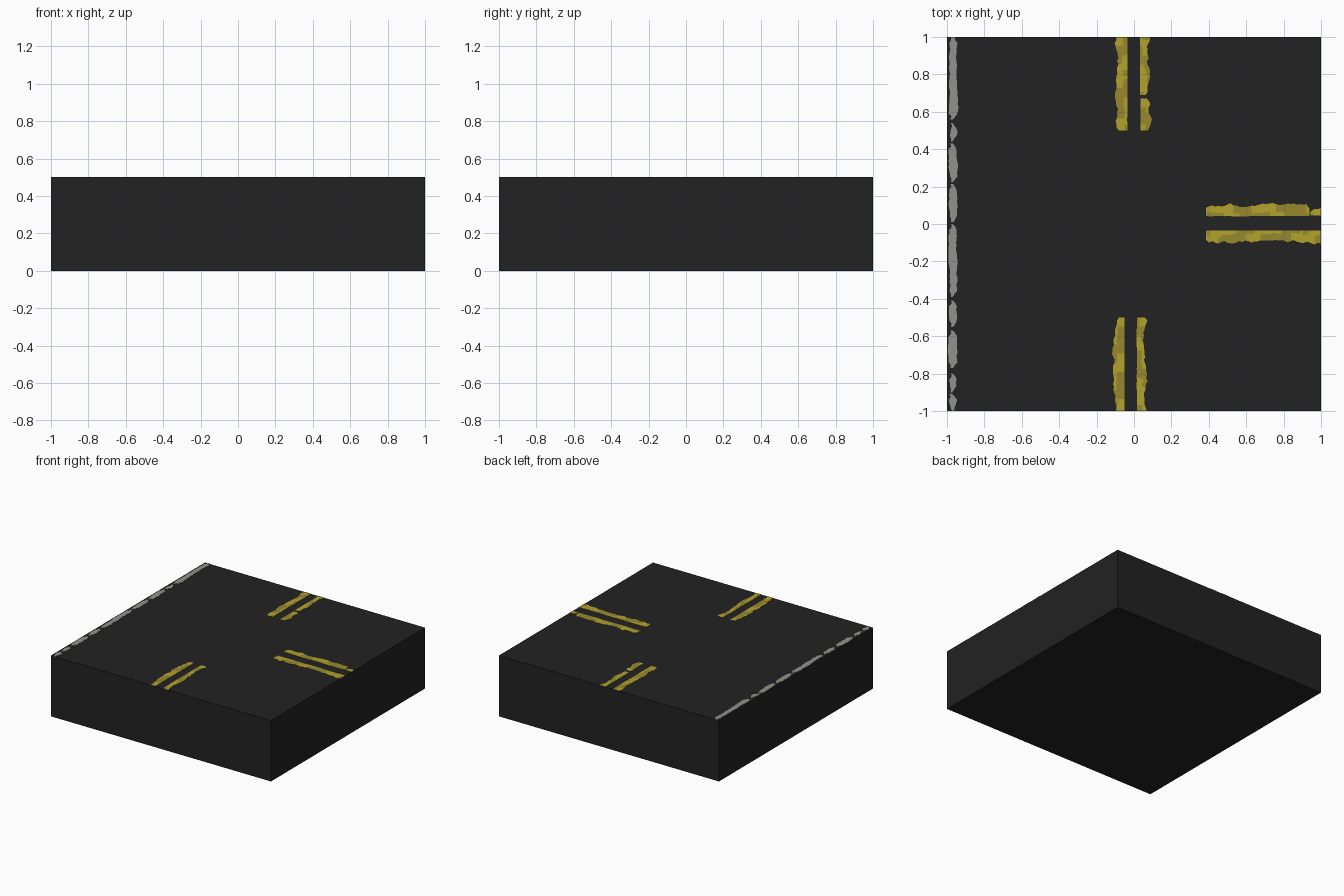
import bpy, bmesh, math, random

if "Cube" in bpy.data.objects:
    bpy.data.objects.remove(bpy.data.objects["Cube"])

random.seed(7)
TOP = 0.5


def material(name, rgb):
    m = bpy.data.materials.new(name)
    m.diffuse_color = (*rgb, 1)
    m.use_nodes = True
    m.node_tree.nodes["Principled BSDF"].inputs["Base Color"].default_value = m.diffuse_color
    return m


ASPHALT = material("asphalt", (0.016, 0.016, 0.016))
YELLOW = material("bright_yellow_paint", (0.45, 0.36, 0.027))
WORN = material("worn_yellow_paint", (0.31, 0.25, 0.026))
GREY = material("grey_white_paint", (0.29, 0.29, 0.26))


def paint_strip(name, start, end, inner, outer, along, mats, pinches=(), rough=0.012,
                inner_rough=0.001):
    """Ragged paint plate. 'along' is the running axis; 'pinches' are (place, width factor)."""
    n = max(4, round((end - start) / 0.016))
    side = 1 if outer > inner else -1
    bm = bmesh.new()
    rows, wob_o, wob_i = [], 0.0, 0.0
    split = random.uniform(0.4, 0.6)
    for i in range(n + 1):
        t = start + (end - start) * i / n
        wob_o = 0.75 * wob_o + random.uniform(-rough, rough) * 0.7
        wob_i = 0.75 * wob_i + random.uniform(-inner_rough, inner_rough) * 0.7
        a, b = inner + wob_i, outer + max(-0.02, min(0.012, wob_o))
        # rounded free ends, except where the strip runs off the tile
        if i in (0, n) and abs(t) < 0.99:
            b -= side * 0.015
        for place, width in pinches:
            if abs(t - place) < 0.022:
                mid = (a + b) / 2
                a, b = mid + (a - mid) * width, mid + (b - mid) * width
        split = max(0.25, min(0.75, split + random.uniform(-0.12, 0.12)))
        row = []
        for u in (a, a + (b - a) * split, b):
            u = max(-1, min(1, u))
            row.append(bm.verts.new((t, u, TOP + 0.002) if along == 'x' else (u, t, TOP + 0.002)))
        rows.append(row)
    phase = random.uniform(0, 6)
    for i in range(n):
        for k in range(2):
            f = bm.faces.new((rows[i][k], rows[i + 1][k], rows[i + 1][k + 1], rows[i][k + 1]))
            f.normal_update()
            if f.normal.z < 0:
                f.normal_flip()
            # irregular worn patches along the stripe
            bright = math.sin(i * 0.42 + phase + k * 1.7) + 0.6 * math.sin(i * 0.9 + k) > 0.1
            f.material_index = 0 if bright or len(mats) == 1 else 1
    me = bpy.data.meshes.new(name)
    bm.to_mesh(me)
    bm.free()
    for m in mats:
        me.materials.append(m)
    ob = bpy.data.objects.new(name, me)
    bpy.context.collection.objects.link(ob)
    mod = ob.modifiers.new("thickness", 'SOLIDIFY')
    mod.thickness = 0.002
    mod.offset = -1


# road block
bpy.ops.mesh.primitive_cube_add(size=1, location=(0, 0, TOP / 2))
block = bpy.context.object
block.name = "road_block"
block.scale = (2, 2, TOP)
block.data.materials.append(ASPHALT)

# double yellow centre lines on the three arms
yellow = [YELLOW, WORN]
paint_strip("north_line_left", 0.5, 1, -0.035, -0.09, 'y', yellow)
paint_strip("north_line_right", 0.69, 1, 0.033, 0.082, 'y', yellow)
paint_strip("north_line_right_end", 0.5, 0.67, 0.035, 0.085, 'y', yellow)
paint_strip("south_line_left", -1, -0.5, -0.05, -0.103, 'y', yellow)
paint_strip("south_line_right", -1, -0.5, 0.015, 0.066, 'y', yellow)
paint_strip("east_line_far", 0.385, 0.937, 0.042, 0.1, 'x', yellow)
paint_strip("east_line_far_end", 0.945, 1, 0.045, 0.08, 'x', yellow)
paint_strip("east_line_near", 0.385, 1, -0.035, -0.098, 'x', yellow)

# worn edge line along the closed side, in broken pieces
pieces = [(0.56, 1), (0.44, 0.54), (0.225, 0.43), (0.01, 0.215), (-0.39, 0.0),
          (-0.55, -0.41), (-0.77, -0.57), (-0.9, -0.8), (-1, -0.91)]
for i, (a, b) in enumerate(pieces):
    paint_strip(f"edge_line_{i + 1}", a, b, -0.987, -0.947, 'y', [GREY],
                pinches=[(a, 0.5), (b, 0.5)], rough=0.006, inner_rough=0.006)
